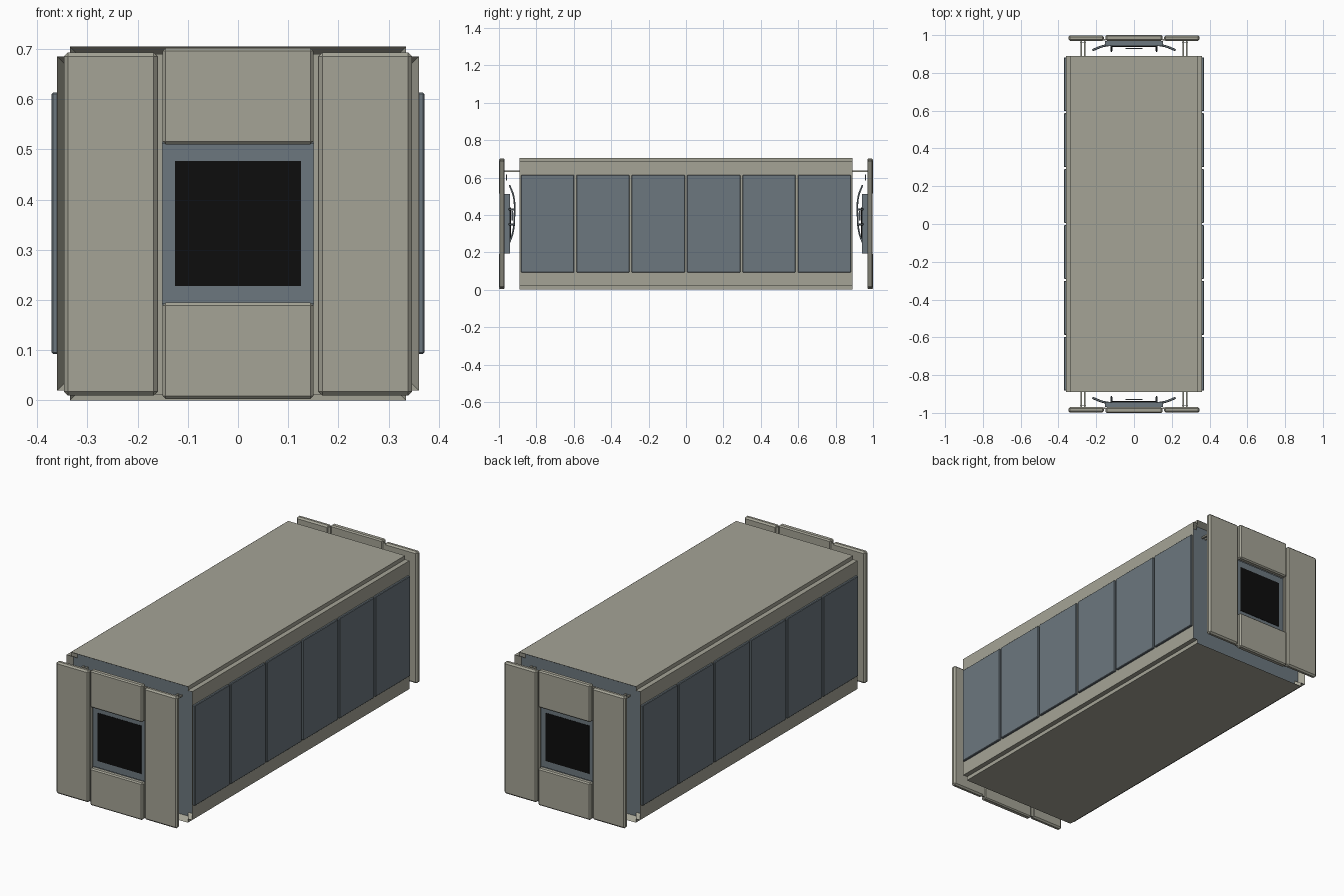
import bpy
import bmesh

if "Cube" in bpy.data.objects:
    bpy.data.objects.remove(bpy.data.objects["Cube"], do_unlink=True)


def material(name, rgb):
    m = bpy.data.materials.new(name)
    m.use_nodes = True
    color = (*rgb, 1)
    m.diffuse_color = color
    m.node_tree.nodes["Principled BSDF"].inputs["Base Color"].default_value = color
    return m


STONE = material("warm grey", (0.376, 0.371, 0.305))
SLATE = material("slate blue", (0.15, 0.185, 0.21))
BLACK = material("black", (0.004, 0.004, 0.004))


def finish(name, bm, *mats):
    mesh = bpy.data.meshes.new(name)
    bmesh.ops.recalc_face_normals(bm, faces=bm.faces)
    bm.to_mesh(mesh)
    bm.free()
    ob = bpy.data.objects.new(name, mesh)
    for m in mats:
        mesh.materials.append(m)
    bpy.context.collection.objects.link(ob)
    return ob


def box(name, xs, ys, zs, mat, bevel=0):
    bm = bmesh.new()
    bmesh.ops.create_cube(bm, size=1)
    for v in bm.verts:
        for i, (a, b) in enumerate((xs, ys, zs)):
            v.co[i] = (a + b) / 2 + v.co[i] * (b - a)
    ob = finish(name, bm, mat)
    if bevel:
        mod = ob.modifiers.new("edge", "BEVEL")
        mod.width = bevel
        mod.segments = 1
    return ob


def rod(name, points, radius, mat):
    cu = bpy.data.curves.new(name, "CURVE")
    cu.dimensions = "3D"
    cu.bevel_depth = radius
    cu.bevel_resolution = 1
    cu.use_fill_caps = True
    cu.resolution_u = 6
    sp = cu.splines.new("BEZIER")
    sp.bezier_points.add(len(points) - 1)
    for bp, co in zip(sp.bezier_points, points):
        bp.co = co
        bp.handle_left_type = bp.handle_right_type = "AUTO"
    cu.materials.append(mat)
    ob = bpy.data.objects.new(name, cu)
    bpy.context.collection.objects.link(ob)
    return ob


# Body: stepped cross-section, extruded along y, with recessed ends
half = [(0.335, 0), (0.335, 0.02), (0.36, 0.02),
        (0.36, 0.685), (0.335, 0.685), (0.335, 0.705)]
outline = half + [(-x, z) for x, z in reversed(half)]
bm = bmesh.new()
near = bm.faces.new([bm.verts.new((x, -0.89, z)) for x, z in outline])
ext = bmesh.ops.extrude_face_region(bm, geom=[near], use_keep_orig=True)
far_verts = [g for g in ext["geom"] if isinstance(g, bmesh.types.BMVert)]
bmesh.ops.translate(bm, verts=far_verts, vec=(0, 1.78, 0))
bmesh.ops.recalc_face_normals(bm, faces=bm.faces)
ends = [f for f in bm.faces if abs(f.normal.y) > 0.9]
bmesh.ops.inset_region(bm, faces=ends, thickness=0.025, depth=0)
for f in ends:
    f.material_index = 1
    bmesh.ops.translate(bm, verts=f.verts, vec=-0.03 * f.normal)
finish("body", bm, STONE, SLATE)

# Six side panels on each flank
for side, s in (("left", 1), ("right", -1)):
    for i in range(6):
        y = (i - 2.5) * 0.296
        box(f"{side}_panel_{i + 1}", sorted((s * 0.355, s * 0.371)),
            (y - 0.1425, y + 0.1425), (0.093, 0.613), SLATE, 0.003)

# End shields with hatch, brackets and linkage
for end, e in (("front", -1), ("back", 1)):
    def span(a, b):
        return sorted((e * a, e * b))

    box(f"{end}_shield_top", (-0.15, 0.15), span(0.97, 1), (0.51, 0.702), STONE, 0.006)
    box(f"{end}_shield_bottom", (-0.15, 0.15), span(0.97, 1), (0.003, 0.195), STONE, 0.006)
    box(f"{end}_hatch_frame", (-0.153, 0.153), span(0.942, 0.97), (0.193, 0.512), SLATE)
    box(f"{end}_hatch_screen", (-0.125, 0.125), span(0.965, 0.972), (0.228, 0.477), BLACK)
    box(f"{end}_hatch_back", (-0.12, 0.12), span(0.936, 0.945), (0.265, 0.44), BLACK)
    box(f"{end}_crossbar", (-0.045, 0.045), span(0.926, 0.932), (0.37, 0.42), SLATE)

    for side, s in (("left", 1), ("right", -1)):
        def wide(a, b):
            return sorted((s * a, s * b))

        tag = f"{end}_{side}"
        box(f"{tag}_shield", wide(0.16, 0.347), span(0.97, 0.998), (0.01, 0.693), STONE, 0.008)
        box(f"{tag}_joint_strip", wide(0.15, 0.165), span(0.972, 0.98), (0.012, 0.69), STONE)
        for n, x in enumerate((0.26, 0.28)):
            box(f"{tag}_bracket_{n + 1}", wide(x - 0.004, x + 0.004),
                span(0.86, 0.972), (0.63, 0.638), STONE)
        box(f"{tag}_bracket_plate", wide(0.255, 0.285), span(0.957, 0.962), (0.585, 0.615), SLATE)
        rod(f"{tag}_curved_rail",
            [(s * 0.12, e * y, z) for y, z in
             ((0.944, 0.56), (0.922, 0.5), (0.917, 0.4), (0.927, 0.3), (0.945, 0.25))],
            0.005, SLATE)
        for n, z in enumerate((0.35, 0.43)):
            rod(f"{tag}_blade_{n + 1}",
                [(s * x, e * y, z) for x, y in ((0.12, 0.95), (0.17, 0.94), (0.22, 0.92))],
                0.006, SLATE)
